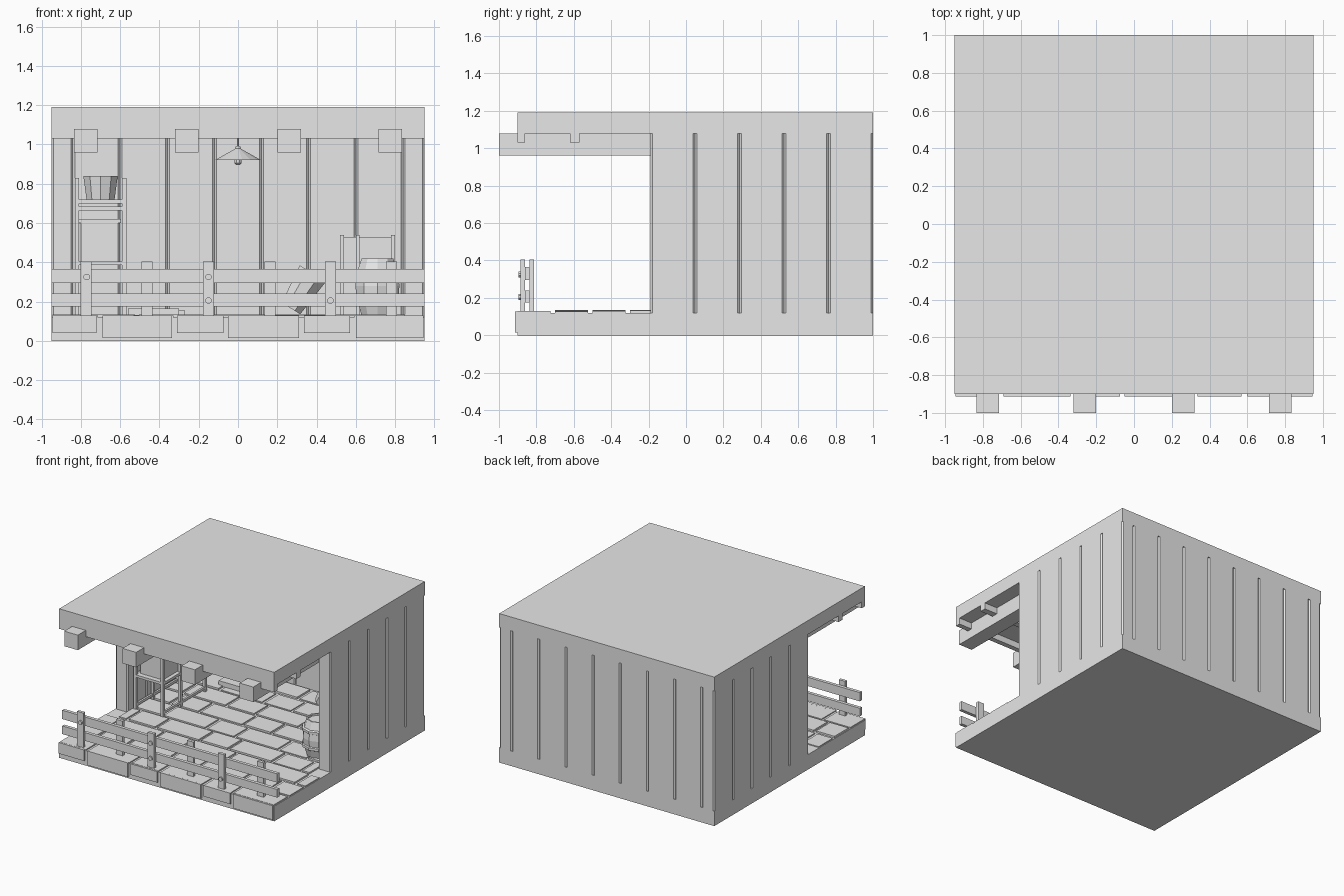
import bpy, bmesh, math, random
from mathutils import Matrix, Vector

if "Cube" in bpy.data.objects:
    bpy.data.objects.remove(bpy.data.objects["Cube"], do_unlink=True)
random.seed(4)

grey = bpy.data.materials.new("plain grey")
grey.use_nodes = True
grey.diffuse_color = (0.8, 0.8, 0.8, 1)
grey.node_tree.nodes["Principled BSDF"].inputs["Base Color"].default_value = (0.8, 0.8, 0.8, 1)


def finish(name, bm):
    bmesh.ops.recalc_face_normals(bm, faces=bm.faces)
    mesh = bpy.data.meshes.new(name)
    bm.to_mesh(mesh)
    bm.free()
    mesh.materials.append(grey)
    obj = bpy.data.objects.new(name, mesh)
    bpy.context.collection.objects.link(obj)
    return obj


def box(name, x, y, z, bevel=0):
    """Box from (min, max) ranges; bevel chamfers the vertical edges only."""
    bm = bmesh.new()
    bmesh.ops.create_cube(bm, size=1)
    for v in bm.verts:
        v.co = [r[0] if c < 0 else r[1] for c, r in zip(v.co, (x, y, z))]
    if bevel:
        upright = [e for e in bm.edges if abs(e.verts[0].co.z - e.verts[1].co.z) > 0.01]
        bmesh.ops.bevel(bm, geom=upright, offset=bevel, segments=1, affect='EDGES')
    return finish(name, bm)


def around(c, width):
    return (c - width / 2, c + width / 2)


def lathe(name, profile, sides, place):
    """Turn (radius, height) points around the upright axis, then place."""
    bm = bmesh.new()
    rings = []
    for r, h in profile:
        rings.append([bm.verts.new((r * math.cos(a), r * math.sin(a), h))
                      for a in (math.tau * (i + 0.5) / sides for i in range(sides))])
    for low, high in zip(rings, rings[1:]):
        for i in range(sides):
            j = (i + 1) % sides
            bm.faces.new((low[i], low[j], high[j], high[i]))
    bm.faces.new(rings[0])
    bm.faces.new(rings[-1])
    bmesh.ops.transform(bm, matrix=place, verts=bm.verts)
    return finish(name, bm)


# Floor slab and roof
W = 0.95
box("floor_slab", (-W, W), (-0.9, 1), (0, 0.12))
box("roof_slab", (-W, W), (-0.9, 1), (1.08, 1.19))
box("roof_fascia", (-W, W), (-0.9, -0.86), (1.03, 1.08))
box("roof_crossbeam", (-W, W), (-0.62, -0.57), (1.03, 1.08))
for x in (-0.775, -0.26, 0.26, 0.775):
    box("roof_beam", around(x, 0.12), (-1, 0.9), (0.96, 1.08))

# Plank walls with chamfered joints
for i in range(5):
    y = (-0.19 + i * 0.238, -0.19 + (i + 1) * 0.238)
    for x in ((-W, -0.84), (0.84, W)):
        box("side_wall_plank", x, y, (0.12, 1.08), 0.01)
for i in range(-3, 4):
    box("back_wall_plank", around(i * 0.24, 0.24), (0.89, 1), (0.12, 1.08), 0.01)

# Staggered paving stones
GAP = 0.024
depth = 0.2
y = -0.9
row = 0
while y < 0.88:
    y_end = min(y + depth, 0.89)
    limit = 0.945 if y < -0.35 else 0.84
    x = -limit - (0, 0.2, 0.1, 0.3)[row % 4]
    wide = row % 2 == 1
    while x < limit:
        width = 0.385 if wide else 0.255
        a, b = max(x, -limit), min(x + width - GAP, limit)
        if b - a > 0.03:
            box("paving_stone", (a, b), (y, y_end - GAP), (0.115, random.uniform(0.127, 0.135)))
        x += width
        wide = not wide
    y = y_end
    row += 1

# Stone facing along the front edge
for a, b, low in ((-0.945, -0.72, 0.04), (-0.69, -0.335, 0.015), (-0.31, -0.075, 0.04),
                  (-0.05, 0.31, 0.015), (0.335, 0.57, 0.04), (0.6, 0.945, 0.015)):
    box("front_edge_stone", (a, b), (-0.913, -0.89), (low, 0.128))

# Fence
for z in ((0.175, 0.24), (0.295, 0.365)):
    box("fence_rail", (-W, W), (-0.862, -0.836), z)
for x in (-0.775, -0.15, 0.47):
    box("fence_front_post", around(x, 0.056), (-0.885, -0.862), (0.125, 0.405))
    box("fence_back_post", around(x + 0.312, 0.056), (-0.836, -0.812), (0.125, 0.405))
for x, z in ((-0.77, 0.325), (-0.15, 0.325), (-0.15, 0.205), (0.47, 0.205)):
    lathe("fence_bolt", [(0.017, 0), (0.017, 0.012)], 8,
          Matrix.Translation((x, -0.884, z)) @ Matrix.Rotation(math.pi / 2, 4, 'X'))

# Hanging lamp
spot = Matrix.Translation((0, 0.3, 0))
lathe("lamp_cord", [(0.006, 0.97), (0.006, 1.08)], 6, spot)
lathe("lamp_shade", [(0.11, 0.925), (0.12, 0.92), (0.012, 0.98), (0.012, 0.99)], 16, spot)
lathe("lamp_bulb", [(0.01, 0.895), (0.02, 0.905), (0.02, 0.93)], 8, spot)

# Shelf rack against the wall
for x in (-0.82, -0.58):
    for y in (-0.12, 0.1, 0.41):
        box("rack_post", around(x, 0.022), around(y, 0.022), (0.125, 0.83))
    for z in (0.15, 0.67):
        box("rack_side_rail", around(x, 0.016), (-0.12, 0.41), (z, z + 0.02))
for z in (0.385, 0.7):
    box("rack_shelf", (-0.83, -0.57), (-0.13, 0.42), (z, z + 0.02))
for y in (-0.12, 0.41):
    box("rack_crossbar", (-0.82, -0.58), around(y, 0.016), (0.665, 0.685))

# Goods on the rack
box("rack_crate", (-0.81, -0.6), (-0.09, 0.12), (0.405, 0.61), 0.01)
box("rack_crate_lid", (-0.815, -0.595), (-0.095, 0.125), (0.6, 0.62))
lathe("rack_bucket", [(0.075, 0.72), (0.092, 0.84), (0.08, 0.84), (0.068, 0.735)], 10,
      Matrix.Translation((-0.7, 0.02, 0)))
box("rack_low_crate", (-0.8, -0.61), (0.16, 0.38), (0.405, 0.55), 0.01)

# Barrel with hoops
place = Matrix.Translation((0.71, 0.0, 0.13))
lathe("barrel", [(0.085, 0), (0.112, 0.09), (0.118, 0.15), (0.112, 0.21), (0.085, 0.29),
                 (0.074, 0.29), (0.074, 0.275)], 10, place)
for h in (0.07, 0.2):
    lathe("barrel_hoop", [(0.113, h), (0.122, h + 0.005), (0.122, h + 0.025), (0.113, h + 0.03)],
          10, place)

# Crate with corner posts in the back corner
box("corner_crate", (0.53, 0.79), (0.6, 0.84), (0.125, 0.53))
for x in (0.53, 0.61, 0.79):
    box("corner_crate_slat", around(x, 0.02), (0.585, 0.6), (0.125, 0.54))

# Tipped bucket and loose boards on the floor
lean = Matrix.Translation((0.27, 0.68, 0.165)) @ Matrix.Rotation(math.radians(32), 4, 'Y')
lathe("leaning_bucket", [(0.06, 0), (0.085, 0.21), (0.072, 0.21), (0.05, 0.02)], 8, lean)
for i in range(2):
    box("loose_board", (-0.56 + i * 0.05, -0.3 + i * 0.03), around(0.6 + i * 0.12, 0.09),
        (0.125, 0.165 - i * 0.01))
